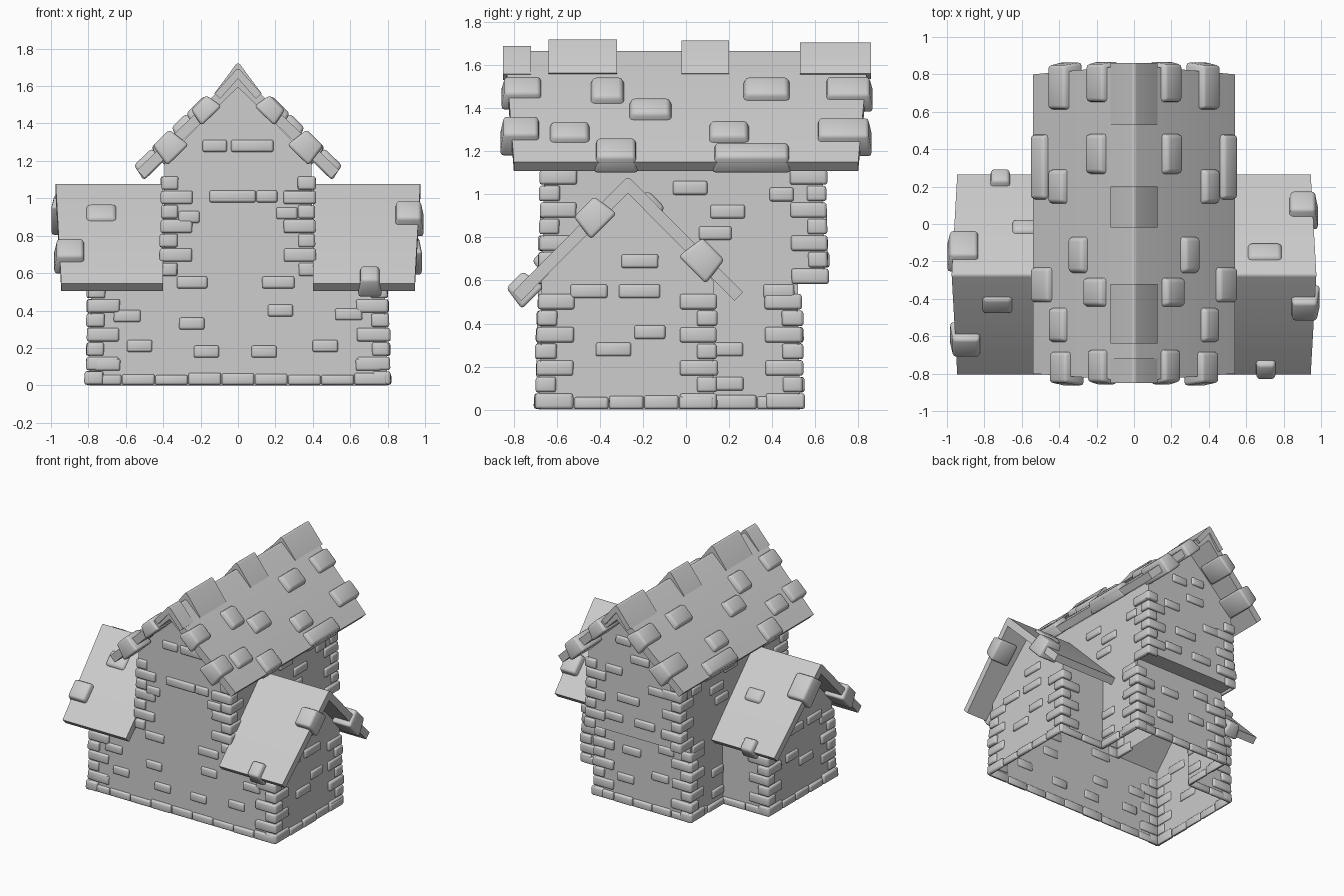
import bpy, bmesh, math, random
from mathutils import Vector, Matrix

random.seed(4)
cube = bpy.data.objects.get("Cube")
if cube:
    bpy.data.objects.remove(cube, do_unlink=True)

stone = bpy.data.materials.new("pale grey stone")
stone.use_nodes = True
COLOUR = (0.6, 0.6, 0.6, 1)
stone.diffuse_color = COLOUR
stone.node_tree.nodes["Principled BSDF"].inputs["Base Color"].default_value = COLOUR

X, Y, Z = Vector((1, 0, 0)), Vector((0, 1, 0)), Vector((0, 0, 1))
HW, WW = 0.41, 0.8                              # half widths: main block, with wings
FRONT, WING_BACK, BACK, OVER = -0.685, 0.13, 0.53, 0.66
FLOOR, EAVE = 0.6, 1.2
RIDGE_Y = -0.27


def finish(bm, name, taper=0.0, angle=60):
    """Turn a bmesh into a shaded object; walls lean in slightly with height."""
    for v in bm.verts:
        k = 1 - taper * v.co.z
        v.co.x *= k
        v.co.y *= k
    mesh = bpy.data.meshes.new(name)
    bm.to_mesh(mesh)
    bm.free()
    mesh.materials.append(stone)
    ob = bpy.data.objects.new(name, mesh)
    bpy.context.collection.objects.link(ob)
    bpy.ops.object.select_all(action="DESELECT")
    ob.select_set(True)
    bpy.context.view_layer.objects.active = ob
    bpy.ops.object.shade_smooth_by_angle(angle=math.radians(angle))


def pad(bm, lo, hi, frame, flare, bevel):
    """Soft stone between two corners of a frame, narrowing toward its outer face."""
    lo, hi = Vector(lo), Vector(hi)
    part = bmesh.new()
    bmesh.ops.create_cube(part, size=1)
    for v in part.verts:
        outer = v.co.z > 0
        v.co = Vector([(lo[i] + hi[i]) / 2 + v.co[i] * (hi[i] - lo[i]) for i in range(3)])
        if outer:
            for i in (0, 1):
                v.co[i] += math.copysign(flare, (lo[i] + hi[i]) / 2 - v.co[i])
    bmesh.ops.bevel(part, geom=part.edges[:], offset=bevel, segments=2, profile=0.5, affect="EDGES")
    bmesh.ops.transform(part, matrix=frame, verts=part.verts)
    bmesh.ops.recalc_face_normals(part, faces=part.faces)
    tmp = bpy.data.meshes.new("tmp")
    part.to_mesh(tmp)
    part.free()
    bm.from_mesh(tmp)
    bpy.data.meshes.remove(tmp)


def frame_of(origin, a, b, c):
    return Matrix.Translation(origin) @ Matrix((a, b, c)).transposed().to_4x4()


def wall_stone(bm, origin, along, u0, u1, z0, z1, out):
    """Thin raised stone on a wall running in the given direction."""
    f = frame_of(origin, along, Z, along.cross(Z))
    pad(bm, (u0, z0, -0.008), (u1, z1, out), f, 0.006, 0.009)


# Wall shell, open underneath
bm = bmesh.new()


def face(*pts):
    bm.faces.new([bm.verts.new(p) for p in pts])


plan = [(-WW, FRONT), (WW, FRONT), (WW, WING_BACK), (HW, WING_BACK),
        (HW, BACK), (-HW, BACK), (-HW, WING_BACK), (-WW, WING_BACK)]
upper = [(-HW, FRONT), (HW, FRONT), (HW, OVER), (-HW, OVER)]
for loop, z0, z1 in ((plan, 0, FLOOR), (upper, FLOOR, EAVE)):
    for (ax, ay), (bx, by) in zip(loop, loop[1:] + loop[:1]):
        face((ax, ay, z0), (bx, by, z0), (bx, by, z1), (ax, ay, z1))
for y in (FRONT, OVER):
    face((-HW, y, EAVE), (HW, y, EAVE), (0, y, 1.61))
for s in (-1, 1):
    face((s * WW, FRONT, FLOOR), (s * WW, WING_BACK, FLOOR), (s * WW, RIDGE_Y, 1.02))
face((-HW, BACK, FLOOR), (HW, BACK, FLOOR), (HW, OVER, FLOOR), (-HW, OVER, FLOOR))
bmesh.ops.remove_doubles(bm, verts=bm.verts, dist=0.001)
bmesh.ops.recalc_face_normals(bm, faces=bm.faces)
finish(bm, "walls", 0.035)

# Base course around the footprint
bm = bmesh.new()
for a, b in zip(plan, plan[1:] + plan[:1]):
    a, b = Vector((*a, 0)), Vector((*b, 0))
    along = (b - a).normalized()
    n = max(2, round((b - a).length / 0.17))
    step = (b - a).length / n
    for i in range(n):
        wall_stone(bm, a, along, i * step, (i + 1) * step, 0,
                   random.uniform(0.055, 0.07), random.uniform(0.014, 0.022))
finish(bm, "base_course", 0.035)

# Corner stones: a long and a short face meeting at each corner
bm = bmesh.new()


def quoins(x, y, sx, sy, z, top, h=0.077):
    i = 0
    while z + h <= top:
        lx, ly = (0.16, 0.08) if i % 2 else (0.08, 0.16)
        o = random.uniform(0.014, 0.024)
        corner = Vector((x, y, 0))
        for along, outward, length in ((X * -sy, sx * -sy, lx), (Y * sx, sy * sx, ly)):
            u = sorted((o * outward, -length * outward))
            wall_stone(bm, corner, along, *u, z + 0.002, z + h, o)
        z += h
        i += 1


for s in (-1, 1):
    quoins(s * WW, FRONT, s, -1, 0, 0.56)
    quoins(s * WW, WING_BACK, s, 1, 0, 0.56)
    quoins(s * HW, BACK, s, 1, 0, FLOOR)
    quoins(s * HW, FRONT, s, -1, 0.58, 1.14)
    quoins(s * HW, OVER, s, 1, 0.58, 1.14)
finish(bm, "corner_stones", 0.035)

# Scattered raised bricks: (position along wall, height, width)
bm = bmesh.new()


def bricks(origin, along, spots):
    for u, z, w in spots:
        wall_stone(bm, origin, along, u - w / 2, u + w / 2, z - 0.034, z + 0.034, 0.016)


bricks(Vector((0, FRONT, 0)), X, [
    (-.6, .37, .15), (-.25, .33, .14), (.23, .4, .14), (.6, .38, .15), (-.53, .21, .14),
    (-.17, .18, .14), (.14, .18, .14), (.47, .21, .14), (-.25, .55, .17), (.22, .55, .18),
    (-.03, 1.01, .26), (.16, 1.01, .12), (-.13, 1.28, .14), (.08, 1.28, .24),
    (-.7, .11, .14), (.7, .11, .14), (-.27, .9, .12), (.27, .92, .12)])
gable_spots = [(-.22, .69, .18), (-.46, .55, .18), (-.22, .55, .2), (-.17, .36, .15),
               (-.34, .28, .17)]
side_low = [(.2, .28, .14), (.2, .12, .14), (.44, .55, .15)]
side_high = [(.02, 1.03, .17), (.2, .92, .17), (.14, .82, .16), (.46, 1.0, .12)]
for s in (-1, 1):
    for x, spots in ((WW, gable_spots), (HW, side_low + side_high)):
        bricks(Vector((s * x, 0, 0)), Y * s, [(u * s, z, w) for u, z, w in spots])
bricks(Vector((0, BACK, 0)), -X, [(-.15, .2, .15), (.15, .28, .15), (-.1, .42, .16), (.2, .5, .14)])
bricks(Vector((0, OVER, 0)), -X, [
    (-.17, .72, .16), (.1, .72, .18), (-.05, .88, .2), (.2, 1.0, .15),
    (-.18, 1.08, .15), (.05, 1.2, .17), (-.1, 1.32, .14), (.08, 1.36, .12)])
finish(bm, "wall_bricks", 0.035)


# Roofs: a folded slab running along an axis, short at the eaves, with a softened ridge
def slab(bm, across, along, ridge, run, drop, thick, u0, u1, eave_in=(0, 0)):
    L = math.hypot(run, drop)
    n = Vector((drop, run)) / L * thick
    prof = [(-run, -drop), (0, 0), (run, -drop), (run - n.x, -drop - n.y),
            (0, -thick * L / run), (-run + n.x, -drop - n.y)]
    rings = []
    for u, inset in ((u0, eave_in[0]), (u1, -eave_in[1])):
        rings.append([bm.verts.new(ridge + across * p + Z * q + along * (u + (inset if p else 0)))
                      for p, q in prof])
    a, b = rings
    for i in range(6):
        j = (i + 1) % 6
        bm.faces.new((a[i], a[j], b[j], b[i]))
    for r in rings:
        bm.faces.new((r[0], r[1], r[4], r[5]))
        bm.faces.new((r[1], r[2], r[3], r[4]))
    crest = [e for e in a[1].link_edges if e.other_vert(a[1]) is b[1]]
    bmesh.ops.bevel(bm, geom=crest, offset=0.02, segments=3, profile=0.5, affect="EDGES")


def tiles(bm, across, along, ridge, run, drop, spots):
    """Tiles on one slope: (along from, to, down from, to, lift, depth below)."""
    L = math.hypot(run, drop)
    f = frame_of(ridge, along, (across * run - Z * drop) / L, (across * drop + Z * run) / L)
    for u0, u1, d0, d1, up, under in spots:
        pad(bm, (u0, d0, -under), (u1, d1, up), f, 0.018, 0.016)


# Main roof with raised ridge caps
R, D = 0.54, 0.525
top = Vector((0, 0, 1.675))
bm = bmesh.new()
slab(bm, X, Y, top, R, D, 0.058, -0.84, 0.85, (0.04, 0.05))
for y0, y1, lift in ((-.64, -.32, .055), (-.02, .2, .05), (.53, .86, .04), (-.85, -.72, .025)):
    slab(bm, X, Y, top + Z * lift, 0.125, 0.12 + lift * 0.85, 0.04, y0, y1)
slope_tiles = [
    (-.86, -.66, .19, .34, .03, .07), (-.45, -.28, .2, .37, .035, .03), (-.27, -.06, .34, .48, .035, .03),
    (-.865, -.67, .46, .62, .035, .095), (-.64, -.44, .49, .63, .03, .03), (-.43, -.22, .6, .765, .03, .065),
    (.1, .3, .49, .63, .035, .03), (.12, .49, .63, .765, .03, .065), (.26, .49, .2, .35, .035, .03),
    (.64, .87, .19, .35, .03, .075), (.6, .865, .47, .63, .035, .09)]
for s in (-1, 1):
    tiles(bm, X * s, Y, top, R, D, slope_tiles)
bmesh.ops.recalc_face_normals(bm, faces=bm.faces)
finish(bm, "main_roof")

# Wing roofs, each with its own tile layout: (slope side, tiles)
R, D = 0.535, 0.54
layouts = {
    1: [(-1, [(.83, .995, .16, .33, .045, .085), (.64, .77, .64, .785, .035, .085)]),
        (1, [(.82, .985, .43, .61, .045, .095), (.6, .8, .1, .24, .02, .03)])],
    -1: [(-1, [(.81, .985, .44, .61, .04, .085), (.64, .82, .16, .3, .018, .03)]),
         (1, [(.82, 1.0, .1, .32, .035, .085), (.65, .78, .66, .79, .035, .075), (.5, .66, .3, .42, .02, .03)])]}
for s, name in ((1, "left_wing_roof"), (-1, "right_wing_roof")):
    bm = bmesh.new()
    top = Vector((0, RIDGE_Y, 1.085))
    slab(bm, Y, X * s, top, R, D, 0.056, 0.4, 0.975, (0, 0.03))
    for side, spots in layouts[s]:
        tiles(bm, Y * side, X * s, top, R, D, spots)
    bmesh.ops.recalc_face_normals(bm, faces=bm.faces)
    finish(bm, name)
